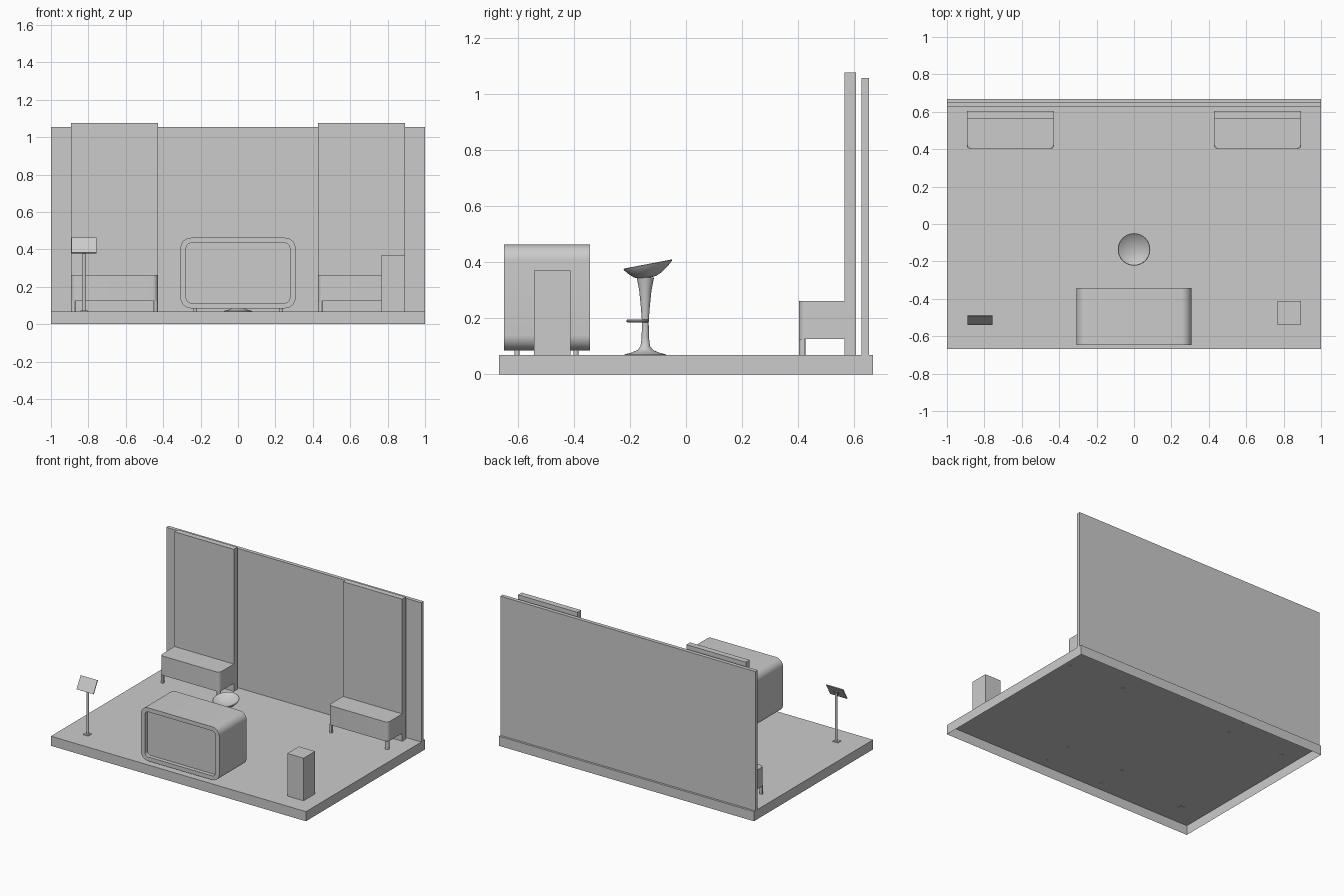
import bpy, bmesh, math
from mathutils import Vector, Matrix

if "Cube" in bpy.data.objects:
    bpy.data.objects.remove(bpy.data.objects["Cube"])

FLOOR = 0.068


def finish(name, bm, smooth=True):
    bmesh.ops.recalc_face_normals(bm, faces=bm.faces)
    me = bpy.data.meshes.new(name)
    bm.to_mesh(me)
    bm.free()
    ob = bpy.data.objects.new(name, me)
    bpy.context.collection.objects.link(ob)
    if smooth:
        bpy.ops.object.select_all(action='DESELECT')
        ob.select_set(True)
        bpy.context.view_layer.objects.active = ob
        bpy.ops.object.shade_smooth_by_angle(angle=math.radians(35))
    return ob


def box(name, x0, x1, y0, y1, z0, z1, open_bottom=False):
    bm = bmesh.new()
    bmesh.ops.create_cube(bm, size=1)
    for v in bm.verts:
        v.co = Vector((x0 if v.co.x < 0 else x1, y0 if v.co.y < 0 else y1, z0 if v.co.z < 0 else z1))
    bmesh.ops.recalc_face_normals(bm, faces=bm.faces)
    if open_bottom:
        low = [f for f in bm.faces if f.normal.z < -0.5]
        bmesh.ops.delete(bm, geom=low, context='FACES_ONLY')
    me = bpy.data.meshes.new(name)
    bm.to_mesh(me)
    bm.free()
    ob = bpy.data.objects.new(name, me)
    bpy.context.collection.objects.link(ob)
    return ob


def rounded(x0, x1, y0, y1, radii, n=10):
    """Rounded rectangle, radii ordered: low-left, low-right, high-right, high-left."""
    pts = []
    corners = [(x0, y0, 1, 1), (x1, y0, -1, 1), (x1, y1, -1, -1), (x0, y1, 1, -1)]
    for i, ((x, y, sx, sy), r) in enumerate(zip(corners, radii)):
        if r == 0:
            pts.append((x, y))
            continue
        for k in range(n + 1):
            a = math.pi * (1 + 0.5 * i) + math.pi / 2 * k / n
            pts.append((x + sx * r + r * math.cos(a), y + sy * r + r * math.sin(a)))
    return pts


def prism(name, pts, a, b, axis='z'):
    bm = bmesh.new()
    place = (lambda p, h: (p[0], p[1], h)) if axis == 'z' else (lambda p, h: (p[0], h, p[1]))
    lo = [bm.verts.new(place(p, a)) for p in pts]
    hi = [bm.verts.new(place(p, b)) for p in pts]
    bm.faces.new(lo)
    bm.faces.new(hi)
    for i in range(len(pts)):
        j = (i + 1) % len(pts)
        bm.faces.new((lo[i], lo[j], hi[j], hi[i]))
    return finish(name, bm)


def tube(name, outer, inner, y0, y1):
    bm = bmesh.new()
    rings = [[bm.verts.new((x, y, z)) for x, z in loop]
             for loop, y in ((outer, y0), (outer, y1), (inner, y1), (inner, y0))]
    n = len(outer)
    for k in range(4):
        r, s = rings[k], rings[(k + 1) % 4]
        for i in range(n):
            j = (i + 1) % n
            bm.faces.new((r[i], r[j], s[j], s[i]))
    return finish(name, bm)


def lathe(name, prof, cx, cy, n=40, tilt=0.0):
    """Revolve (radius, height) points; tilt shears the outer rings up toward +y."""
    bm = bmesh.new()
    rings = []
    for r, z in prof:
        if r == 0:
            rings.append([bm.verts.new((cx, cy, z))] * n)
        else:
            rings.append([bm.verts.new((cx + r * math.cos(t), cy + r * math.sin(t), z + tilt * r * math.sin(t)))
                          for t in (2 * math.pi * i / n for i in range(n))])
    for r, s in zip(rings, rings[1:]):
        for i in range(n):
            j = (i + 1) % n
            bm.faces.new(list(dict.fromkeys((r[i], r[j], s[j], s[i]))))
    return finish(name, bm)


# Stage, open underneath, and back wall
box("platform", -1, 1, -0.667, 0.667, 0, FLOOR, open_bottom=True)
box("back_wall", -1, 1, 0.625, 0.652, FLOOR, 1.055)

# Two benches with tall back panels
for side, x0, x1 in (("left", -0.893, -0.428), ("right", 0.428, 0.893)):
    box(side + "_back_panel", x0, x1, 0.564, 0.605, FLOOR - 0.002, 1.075)
    prism(side + "_bench_seat", rounded(x0, x1, 0.402, 0.564, (0.028, 0.028, 0, 0)), 0.125, 0.262)
    prism(side + "_bench_leg_a", rounded(x0, x0 + 0.023, 0.402, 0.425, (0.016, 0.005, 0.005, 0.005), 4),
          FLOOR - 0.002, 0.125)
    prism(side + "_bench_leg_b", rounded(x1 - 0.023, x1, 0.402, 0.425, (0.005, 0.016, 0.005, 0.005), 4),
          FLOOR - 0.002, 0.125)

# Reception desk: rounded shell, recessed front panel, feet
tube("desk_shell", rounded(-0.307, 0.307, 0.085, 0.462, [0.055] * 4),
     rounded(-0.277, 0.277, 0.114, 0.433, [0.026] * 4), -0.648, -0.342)
prism("desk_front_panel", rounded(-0.277, 0.277, 0.114, 0.433, [0.026] * 4), -0.62, -0.6, 'y')
for fx in (-0.228, 0.228):
    for fy in (-0.602, -0.392):
        lathe("desk_foot", [(0, FLOOR - 0.002), (0.009, FLOOR - 0.002), (0.009, 0.09), (0, 0.09)], fx, fy, 16)

# Bar stool: pedestal, tilted bowl seat, footrest loop
SY = -0.145
lathe("stool_pedestal", [(0, FLOOR), (0.075, FLOOR), (0.074, 0.071), (0.05, 0.077), (0.028, 0.086),
                         (0.017, 0.1), (0.013, 0.13), (0.012, 0.19), (0.016, 0.24), (0.022, 0.3),
                         (0.031, 0.345), (0, 0.345)], 0, SY)
lathe("stool_seat", [(0, 0.343), (0.03, 0.345), (0.05, 0.355), (0.07, 0.371), (0.084, 0.386),
                     (0.087, 0.391), (0.084, 0.393), (0.065, 0.382), (0.035, 0.372), (0, 0.369)],
      0, -0.136, tilt=0.19)
bm = bmesh.new()
N, M = 32, 8
ring = [[bm.verts.new(((0.036 + 0.005 * math.cos(b)) * math.cos(a),
                       -0.172 + (0.036 + 0.005 * math.cos(b)) * math.sin(a),
                       0.19 + 0.005 * math.sin(b)))
         for b in (2 * math.pi * k / M for k in range(M))]
        for a in (2 * math.pi * i / N for i in range(N))]
for i in range(N):
    for k in range(M):
        p, q = ring[i], ring[(i + 1) % N]
        bm.faces.new((p[k], q[k], q[(k + 1) % M], p[(k + 1) % M]))
finish("stool_footrest", bm)

# Display pedestal
box("display_pedestal", 0.766, 0.893, -0.541, -0.412, FLOOR, 0.37)

# Sign stand: base, post, bracket and leaning plate
SX, PY = -0.823, -0.513
box("sign_base", SX - 0.02, SX + 0.02, PY - 0.017, PY + 0.017, FLOOR - 0.002, 0.073)
lathe("sign_post", [(0, 0.07), (0.008, 0.07), (0.008, 0.418), (0, 0.418)], SX, PY + 0.006, 16)
lean = Matrix.Translation((SX, PY, 0.421)) @ Matrix.Rotation(-math.radians(30), 4, 'X')
box("sign_plate", -0.066, 0.066, -0.003, 0.003, -0.047, 0.047).matrix_world = lean
box("sign_bracket", -0.015, 0.015, 0.003, 0.009, -0.012, 0.012).matrix_world = lean
